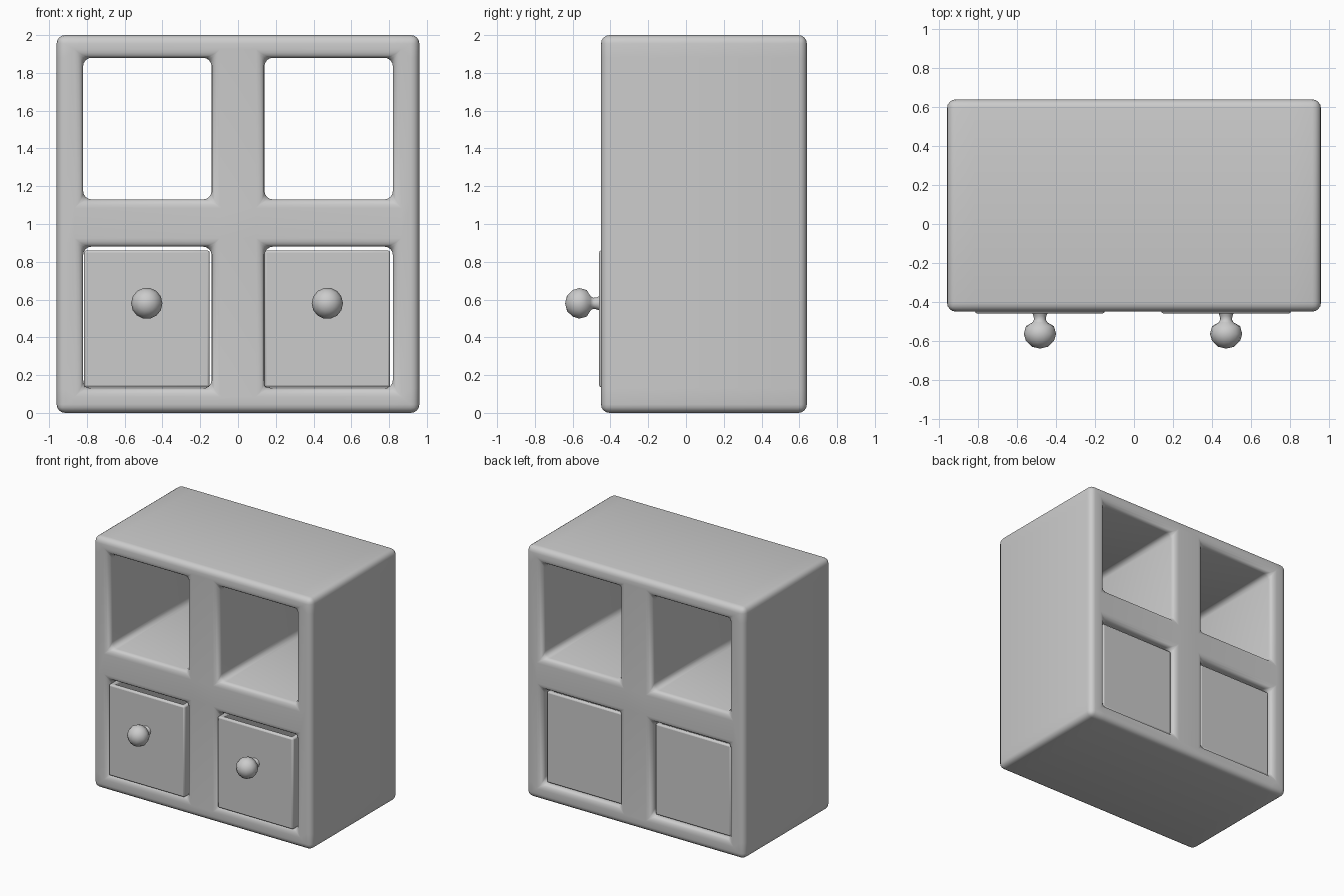
import bpy, bmesh, math
from mathutils import Vector

if "Cube" in bpy.data.objects:
    bpy.data.objects.remove(bpy.data.objects["Cube"])


def add_object(name, bm, bevel=0.0, segments=3, angle=None):
    bmesh.ops.recalc_face_normals(bm, faces=bm.faces)
    mesh = bpy.data.meshes.new(name)
    bm.to_mesh(mesh)
    bm.free()
    obj = bpy.data.objects.new(name, mesh)
    bpy.context.collection.objects.link(obj)
    bpy.ops.object.select_all(action='DESELECT')
    obj.select_set(True)
    bpy.context.view_layer.objects.active = obj
    if bevel:
        mod = obj.modifiers.new("rounded_edges", 'BEVEL')
        mod.width = bevel
        mod.segments = segments
        mod.limit_method = 'ANGLE'
        mod.angle_limit = math.radians(40)
    if angle:
        bpy.ops.object.shade_smooth_by_angle(angle=math.radians(angle))
    else:
        bpy.ops.object.shade_smooth()
    return obj


# cabinet: a grid of cells with four left open, extruded front to back
FRONT, BACK = -0.45, 0.64
xs = [-0.96, -0.82, -0.14, 0.14, 0.82, 0.96]
zs = [0.0, 0.13, 0.88, 1.13, 1.88, 2.0]
bm = bmesh.new()
grid = [[bm.verts.new((x, FRONT, z)) for z in zs] for x in xs]
for i in range(5):
    for j in range(5):
        if i % 2 and j % 2:
            continue
        bm.faces.new((grid[i][j], grid[i + 1][j],
                      grid[i + 1][j + 1], grid[i][j + 1]))
ext = bmesh.ops.extrude_face_region(bm, geom=bm.faces[:], use_keep_orig=True)
moved = [g for g in ext["geom"] if isinstance(g, bmesh.types.BMVert)]
bmesh.ops.translate(bm, verts=moved, vec=(0, BACK - FRONT, 0))
add_object("cabinet", bm, bevel=0.045, segments=4)


# drawer: open-topped box filling a lower cell
def drawer(name, cx):
    lo = Vector((cx - 0.333, -0.46, 0.135))
    hi = Vector((cx + 0.333, 0.60, 0.86))
    bm = bmesh.new()
    bmesh.ops.create_cube(bm, size=1)
    for v in bm.verts:
        v.co = [hi[k] if v.co[k] > 0 else lo[k] for k in range(3)]
    top = max(bm.faces, key=lambda f: f.calc_center_median().z)
    bmesh.ops.inset_region(bm, faces=[top], thickness=0.05)
    inner = bmesh.ops.extrude_face_region(bm, geom=[top])
    bmesh.ops.delete(bm, geom=[top], context='FACES_ONLY') if top.is_valid else None
    floor = [g for g in inner["geom"] if isinstance(g, bmesh.types.BMVert)]
    bmesh.ops.translate(bm, verts=floor, vec=(0, 0, -0.66))
    add_object(name, bm, bevel=0.012, segments=2, angle=40)


# knob: low-poly profile turned around the y axis
PROFILE = [(0, -0.64), (0.042, -0.63), (0.072, -0.60), (0.083, -0.565),
           (0.072, -0.525), (0.038, -0.505), (0.030, -0.49),
           (0.033, -0.472), (0.042, -0.45)]


def knob(name, cx):
    bm = bmesh.new()
    vs = [bm.verts.new((cx + r, y, 0.58)) for r, y in PROFILE]
    es = [bm.edges.new(p) for p in zip(vs, vs[1:])]
    bmesh.ops.spin(bm, geom=vs + es, cent=(cx, 0, 0.58), axis=(0, 1, 0),
                   angle=math.tau, steps=14, use_duplicate=False)
    bmesh.ops.remove_doubles(bm, verts=bm.verts, dist=0.0005)
    add_object(name, bm, angle=50)


for side, cx in (("left", -0.483), ("right", 0.473)):
    drawer(side + "_drawer", cx)
    knob(side + "_knob", cx)
